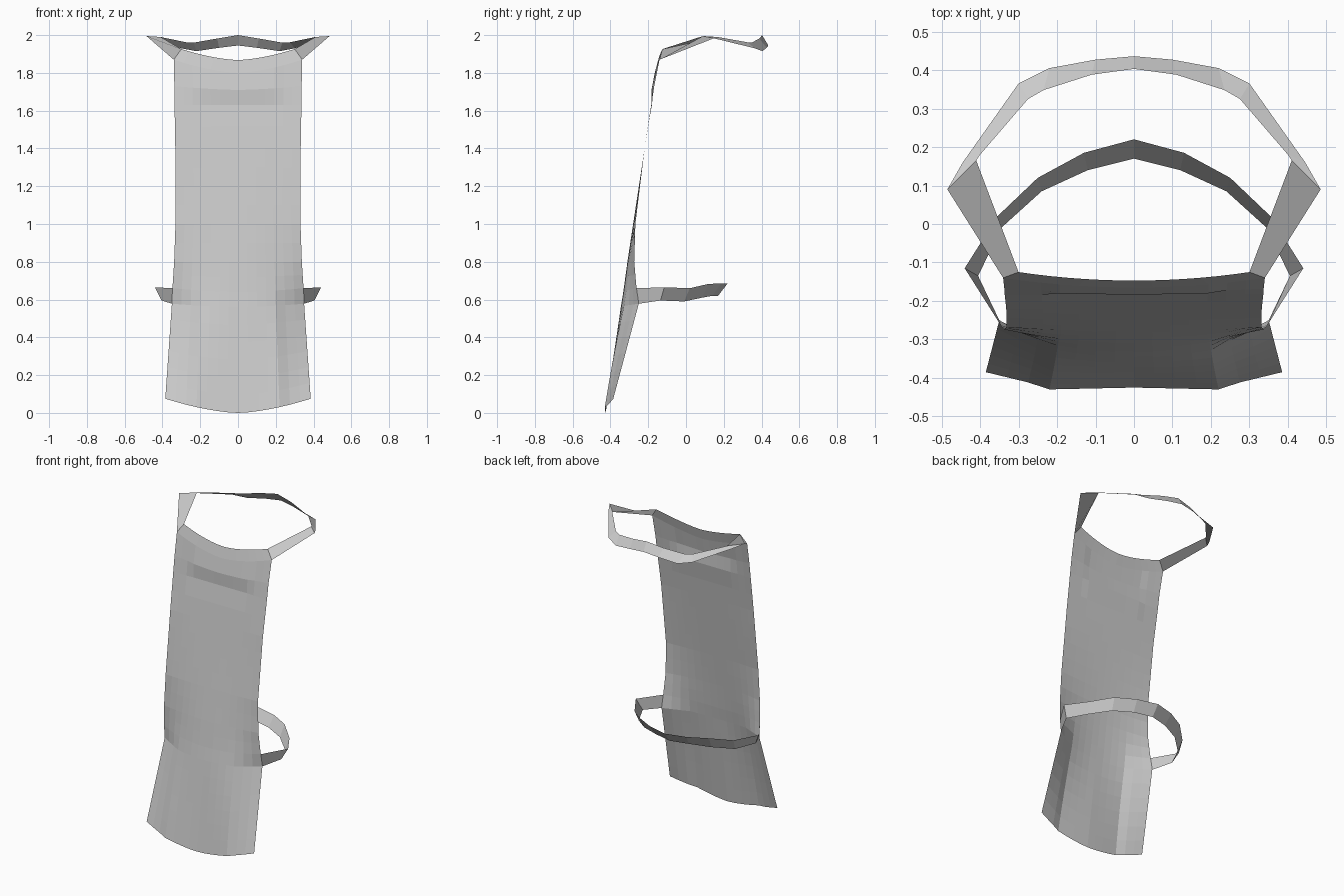
import bpy


def make_object(name, verts, faces):
    mesh = bpy.data.meshes.new(name)
    mesh.from_pydata(verts, [], faces)
    mesh.update()
    obj = bpy.data.objects.new(name, mesh)
    bpy.context.collection.objects.link(obj)
    return obj


def lerp_rows(rows, t):
    """Interpolate a row of values along a table keyed by its first entry."""
    for a, b in zip(rows, rows[1:]):
        if t <= b[0]:
            k = (t - a[0]) / (b[0] - a[0])
            return [p + (q - p) * k for p, q in zip(a, b)]
    return list(rows[-1])


def strap(name, edge_a, edge_b):
    """Flat ribbon between two edges, given for the right half and mirrored."""
    def full(edge):
        return edge + [(-x, y, z) for x, y, z in reversed(edge[:-1])]
    a, b = full(edge_a), full(edge_b)
    n = len(a)
    faces = [(i, i + 1, n + i + 1, n + i) for i in range(n - 1)]
    return make_object(name, a + b, faces)


# Apron panel: row parameter, centre z, edge z, half width, centre y, edge y
rows = [
    (0.0, 0.00, 0.075, 0.385, -0.425, -0.385),
    (6.0, 0.56, 0.578, 0.350, -0.345, -0.250),
    (7.0, 0.64, 0.660, 0.347, -0.332, -0.262),
    (9.0, 0.80, 0.800, 0.338, -0.310, -0.274),
    (11.0, 1.00, 1.00, 0.331, -0.280, -0.268),
    (15.0, 1.40, 1.40, 0.332, -0.219, -0.219),
    (17.0, 1.63, 1.63, 0.336, -0.185, -0.183),
    (18.0, 1.71, 1.73, 0.337, -0.177, -0.168),
    (19.0, 1.80, 1.87, 0.340, -0.165, -0.140),
    (20.0, 1.868, 1.926, 0.300, -0.147, -0.125),
]
COLS, ROWS = 14, 20
verts, faces = [], []
for r in range(ROWS + 1):
    _, zc, ze, w, yc, ye = lerp_rows(rows, r)
    hem = max(0.0, 1 - r / 9)          # skirt is flat with turned-back sides
    for c in range(COLS + 1):
        u = 2 * c / COLS - 1
        s = abs(u)
        ramp = max(0.0, (s - 0.571) / 0.429) - 0.12 * min(1, s / 0.571) * (s < 0.6)
        bend = hem * ramp + (1 - hem) * s ** 2
        y = yc + (ye - yc) * bend
        if r in (17, 18) and s < 0.6:  # shallow chest fold
            y -= 0.006 if r == 18 else -0.004
        verts.append((w * u, y, zc + (ze - zc) * s ** 1.6))
for r in range(ROWS):
    for c in range(COLS):
        i = r * (COLS + 1) + c
        faces.append((i, i + 1, i + COLS + 2, i + COLS + 1))
make_object("apron_panel", verts, faces)

# Neck loop, twisting as it leaves the bib corners
strap("neck_strap",
      [(0.34, -0.14, 1.87), (0.485, 0.09, 1.995), (0.445, 0.16, 1.98),
       (0.30, 0.365, 1.93), (0.22, 0.405, 1.915), (0.10, 0.427, 1.933),
       (0, 0.436, 1.945)],
      [(0.30, -0.125, 1.926), (0.41, 0.165, 1.99), (0.40, 0.18, 1.988),
       (0.275, 0.325, 1.962), (0.235, 0.348, 1.96), (0.11, 0.388, 1.982),
       (0, 0.403, 2.0)])

# Waist tie around the back
strap("waist_strap",
      [(0.347, -0.262, 0.66), (0.44, -0.115, 0.665), (0.355, 0.02, 0.66),
       (0.25, 0.12, 0.683), (0.13, 0.185, 0.685), (0, 0.22, 0.685)],
      [(0.35, -0.25, 0.578), (0.405, -0.135, 0.595), (0.345, -0.01, 0.59),
       (0.24, 0.085, 0.61), (0.12, 0.14, 0.62), (0, 0.17, 0.62)])
